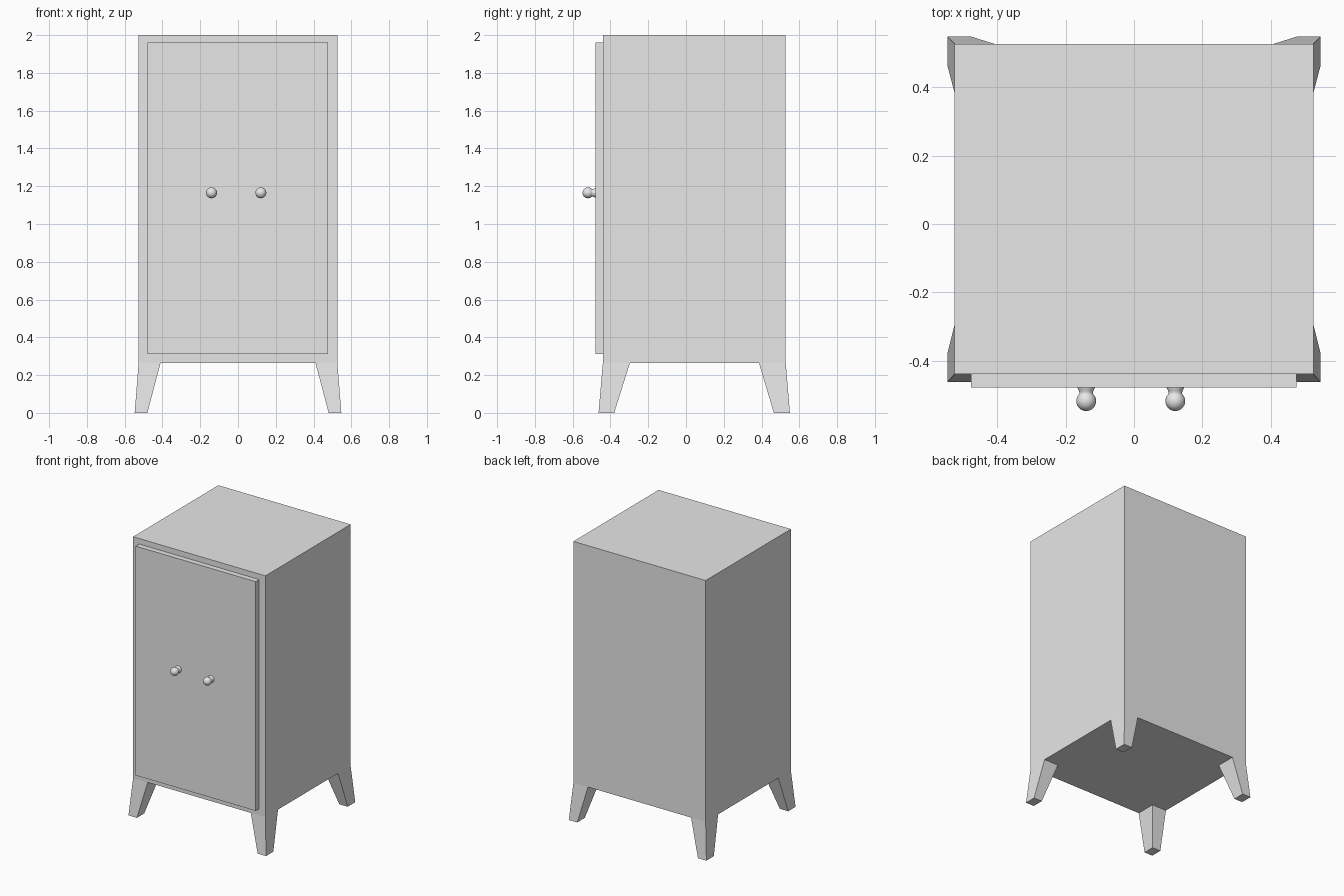
import bpy, bmesh, math
from mathutils import Matrix

cube = bpy.data.objects.get("Cube")
if cube:
    bpy.data.objects.remove(cube, do_unlink=True)

grey = bpy.data.materials.new("light_grey")
grey.use_nodes = True
GREY = (0.8, 0.8, 0.8, 1)
grey.diffuse_color = GREY
grey.node_tree.nodes["Principled BSDF"].inputs["Base Color"].default_value = GREY


def finish(name, bm):
    """Turn a bmesh into a named, coloured object."""
    bmesh.ops.recalc_face_normals(bm, faces=bm.faces)
    mesh = bpy.data.meshes.new(name)
    bm.to_mesh(mesh)
    bm.free()
    mesh.materials.append(grey)
    obj = bpy.data.objects.new(name, mesh)
    bpy.context.collection.objects.link(obj)
    return obj


def tapered_box(name, bottom, top, z0, z1):
    """Box whose bottom and top rectangles (x0, x1, y0, y1) may differ."""
    bm = bmesh.new()
    bmesh.ops.create_cube(bm, size=2)
    for v in bm.verts:
        x0, x1, y0, y1 = top if v.co.z > 0 else bottom
        v.co = (x1 if v.co.x > 0 else x0,
                y1 if v.co.y > 0 else y0,
                z1 if v.co.z > 0 else z0)
    return finish(name, bm)


def knob(name, x, z, y):
    """Round knob on a flared neck, turned about the y axis."""
    radius, reach = 0.029, 0.04
    profile = [(0.026, -0.004), (0.025, 0.002), (0.021, 0.01), (0.02, 0.016)]
    for i in range(13):
        a = math.radians(135 - i * 135 / 12)
        profile.append((radius * math.sin(a), reach + radius * math.cos(a)))
    bm = bmesh.new()
    verts = [bm.verts.new((r, -d, 0)) for r, d in profile]
    edges = [bm.edges.new(pair) for pair in zip(verts, verts[1:])]
    bmesh.ops.spin(bm, geom=verts + edges, cent=(0, 0, 0), axis=(0, 1, 0),
                   angle=math.tau, steps=24)
    bmesh.ops.remove_doubles(bm, verts=bm.verts, dist=0.0002)
    bmesh.ops.transform(bm, matrix=Matrix.Translation((x, y, z)), verts=bm.verts)
    for f in bm.faces:
        f.smooth = True
    return finish(name, bm)


# Cabinet body and door panel
SIDE, FRONT, BACK, BASE = 0.526, -0.44, 0.528, 0.265
body = (-SIDE, SIDE, FRONT, BACK)
tapered_box("cabinet_body", body, body, BASE, 2.0)
door = (-0.478, 0.476, -0.479, FRONT)
tapered_box("door", door, door, 0.312, 1.96)

# Splayed, tapered legs at the four corners
for side, s in (("left", 1), ("right", -1)):
    foot_x = sorted((s * 0.48, s * 0.547))
    top_x = sorted((s * 0.41, s * SIDE))
    tapered_box("front_leg_" + side, (*foot_x, -0.463, -0.38),
                (*top_x, FRONT, -0.297), 0, BASE)
    tapered_box("back_leg_" + side, (*foot_x, 0.465, 0.55),
                (*top_x, 0.386, BACK), 0, BASE)

# Door knobs
knob("knob_left", 0.121, 1.165, -0.479)
knob("knob_right", -0.14, 1.165, -0.479)
